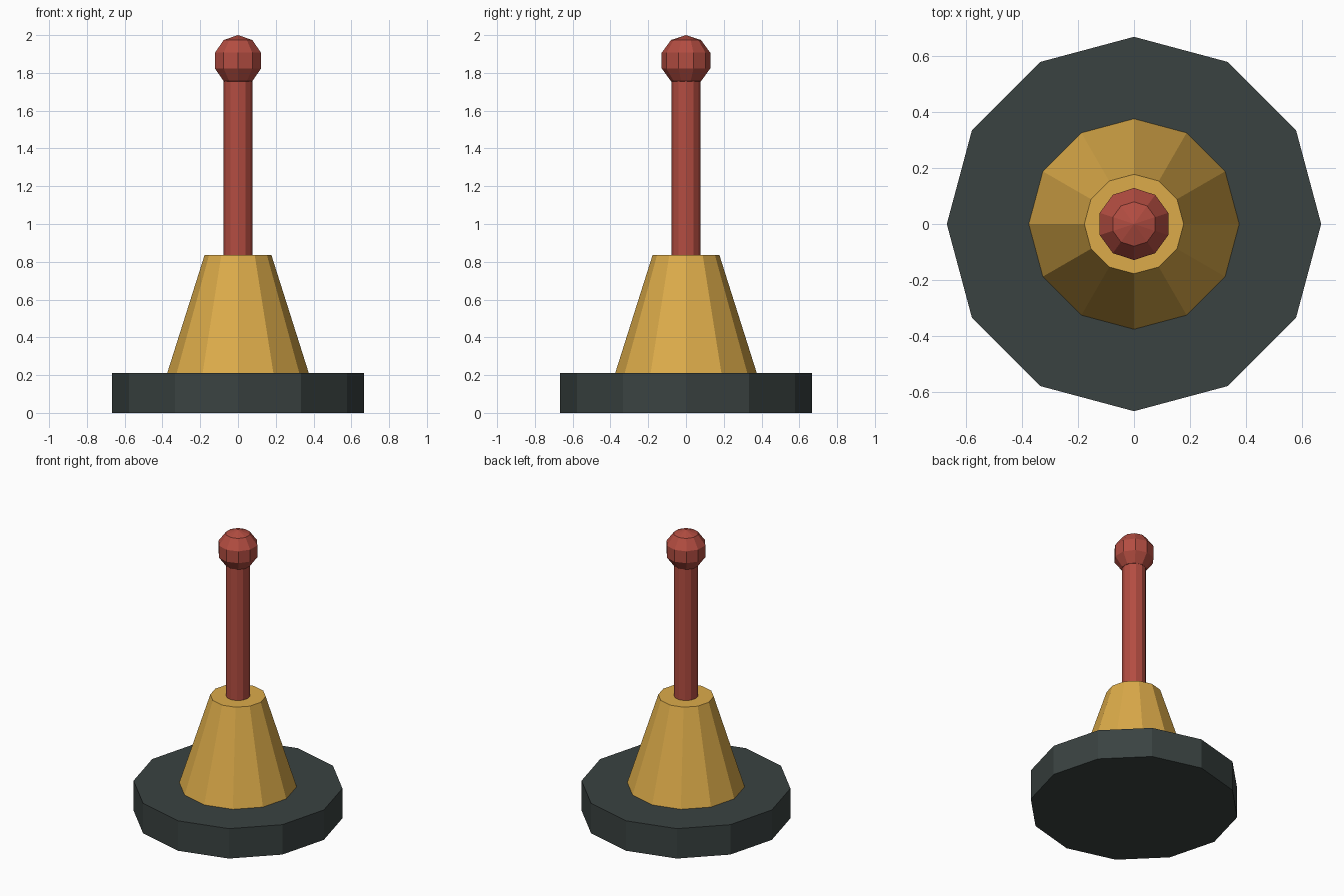
import bpy

cube = bpy.data.objects.get("Cube")
if cube:
    bpy.data.objects.remove(cube, do_unlink=True)


def make_material(name, rgb):
    mat = bpy.data.materials.new(name)
    mat.use_nodes = True
    color = (*rgb, 1.0)
    mat.diffuse_color = color
    mat.node_tree.nodes["Principled BSDF"].inputs["Base Color"].default_value = color
    return mat


def finish(name, mat):
    obj = bpy.context.object
    obj.name = name
    obj.data.name = name
    obj.data.materials.append(mat)
    bpy.ops.object.shade_flat()
    return obj


def tapered(name, mat, bottom, top, z0, z1, sides=12):
    """Faceted frustum standing between heights z0 and z1."""
    bpy.ops.mesh.primitive_cone_add(
        vertices=sides, radius1=bottom, radius2=top,
        depth=z1 - z0, location=(0, 0, (z0 + z1) / 2))
    return finish(name, mat)


charcoal = make_material("charcoal", (0.042, 0.055, 0.053))
gold = make_material("gold", (0.72, 0.41, 0.068))
red = make_material("brick red", (0.45, 0.074, 0.053))

# Wide base disc, conical collar and upright rod
tapered("base", charcoal, 0.667, 0.667, 0, 0.21)
tapered("collar", gold, 0.375, 0.177, 0.21, 0.835)
tapered("rod", red, 0.077, 0.077, 0.835, 1.80)

# Low-poly ball on top of the rod
bpy.ops.mesh.primitive_uv_sphere_add(
    segments=10, ring_count=5, radius=0.135, location=(0, 0, 1.865))
finish("knob", red)
